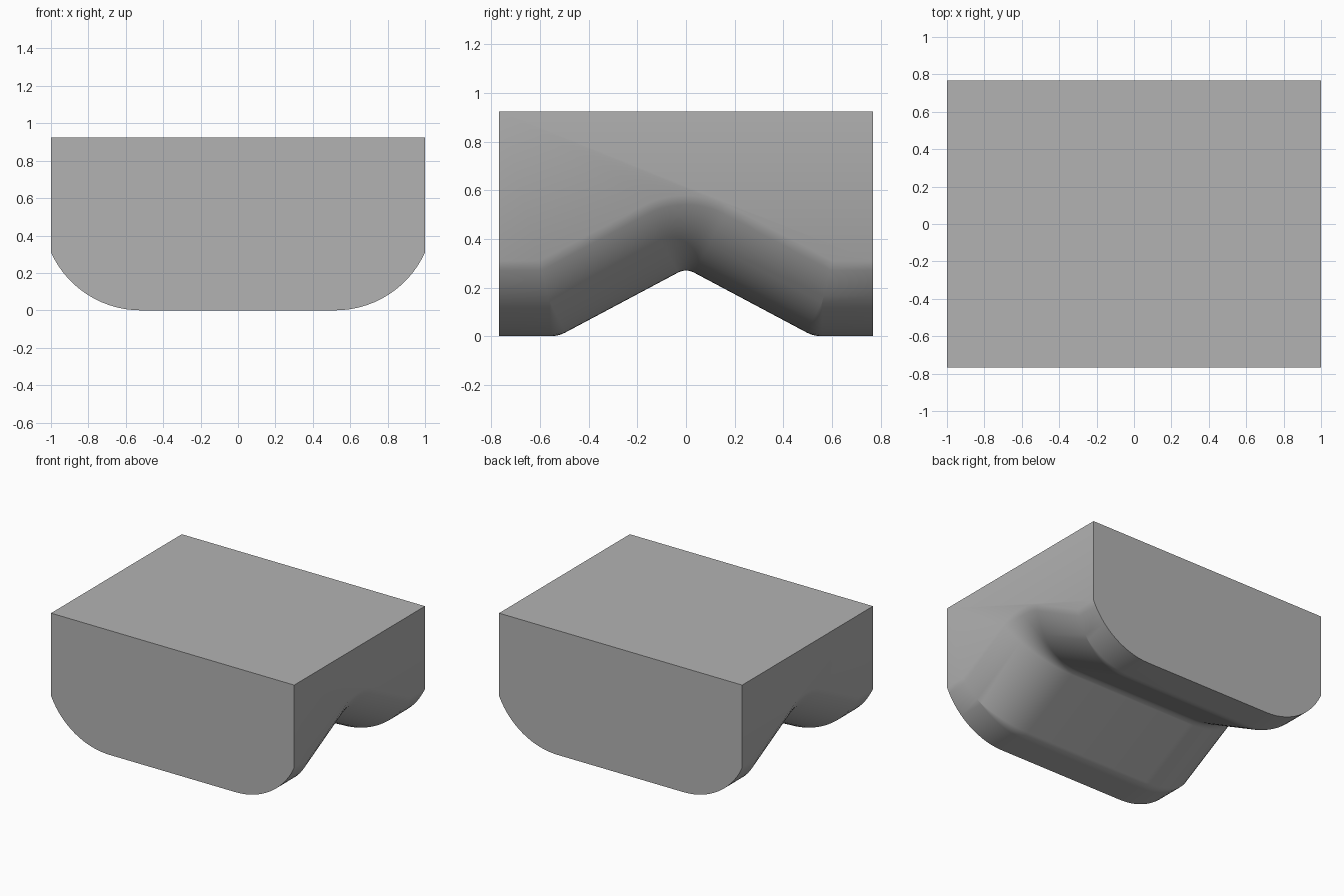
import bpy, bmesh, math

cube = bpy.data.objects.get("Cube")
if cube:
    bpy.data.objects.remove(cube, do_unlink=True)

HALF_X, HALF_Y, TOP = 1.0, 0.768, 0.925
CORNER_Y, SLOPE = 0.525, math.radians(28.07)   # foot of the notch and its angle
APEX_Z, APEX_R, FOOT_R = 0.27, 0.07, 0.14      # rounding of notch apex and feet
FLAT_X, EDGE_R = 0.52, 0.527                   # rounding of the long lower edges
STEPS = 10


def underside(d):
    """Half of the notch profile, from apex to end, moved d into the body."""
    pts = []
    for i in range(STEPS + 1):
        a = SLOPE * i / STEPS
        r = APEX_R + d
        pts.append((r * math.sin(a), APEX_Z - APEX_R + r * math.cos(a)))
    r = max(FOOT_R - d, 0)
    h = max(FOOT_R, d)
    centre = CORNER_Y + h * math.tan(SLOPE / 2)
    for i in range(STEPS + 1):
        a = SLOPE * (1 - i / STEPS)
        pts.append((centre - r * math.sin(a), h - r * math.cos(a)))
    pts.append((HALF_Y, d))
    return pts


def full_profile(d):
    half = underside(d)
    return [(-y, z) for y, z in reversed(half[1:])] + half


# Cross-section across x: (x, inset) pairs, rounded at both sides
sweep = math.asin((HALF_X - FLAT_X) / EDGE_R)
right = []
for i in range(15):
    a = sweep * i / 14
    right.append((FLAT_X + EDGE_R * math.sin(a), EDGE_R * (1 - math.cos(a))))
section = [(-x, d) for x, d in reversed(right)] + right

bm = bmesh.new()
rows = [[bm.verts.new((x, y, z)) for y, z in full_profile(d)] for x, d in section]

# Curved underside
for a, b in zip(rows, rows[1:]):
    for j in range(len(a) - 1):
        bm.faces.new((a[j], a[j + 1], b[j + 1], b[j]))

# Flat top, sides and ends
top = {(sx, sy): bm.verts.new((sx * HALF_X, sy * HALF_Y, TOP))
       for sx in (-1, 1) for sy in (-1, 1)}
bm.faces.new((top[-1, -1], top[1, -1], top[1, 1], top[-1, 1]))
for s, row in ((-1, rows[0]), (1, rows[-1])):
    bm.faces.new(row + [top[s, 1], top[s, -1]])
for s, j in ((-1, 0), (1, -1)):
    bm.faces.new([row[j] for row in rows] + [top[1, s], top[-1, s]])

bmesh.ops.remove_doubles(bm, verts=bm.verts, dist=0.0001)
bmesh.ops.recalc_face_normals(bm, faces=bm.faces)
mesh = bpy.data.meshes.new("notched_block")
bm.to_mesh(mesh)
bm.free()

block = bpy.data.objects.new("notched_block", mesh)
bpy.context.collection.objects.link(block)

grey = bpy.data.materials.new("plain_grey")
grey.use_nodes = True
colour = (0.45, 0.45, 0.45, 1)
grey.diffuse_color = colour
grey.node_tree.nodes["Principled BSDF"].inputs["Base Color"].default_value = colour
mesh.materials.append(grey)

# Smooth curves with crisp outer edges
bpy.ops.object.select_all(action="DESELECT")
block.select_set(True)
bpy.context.view_layer.objects.active = block
bpy.ops.object.shade_smooth_by_angle(angle=math.radians(32))
